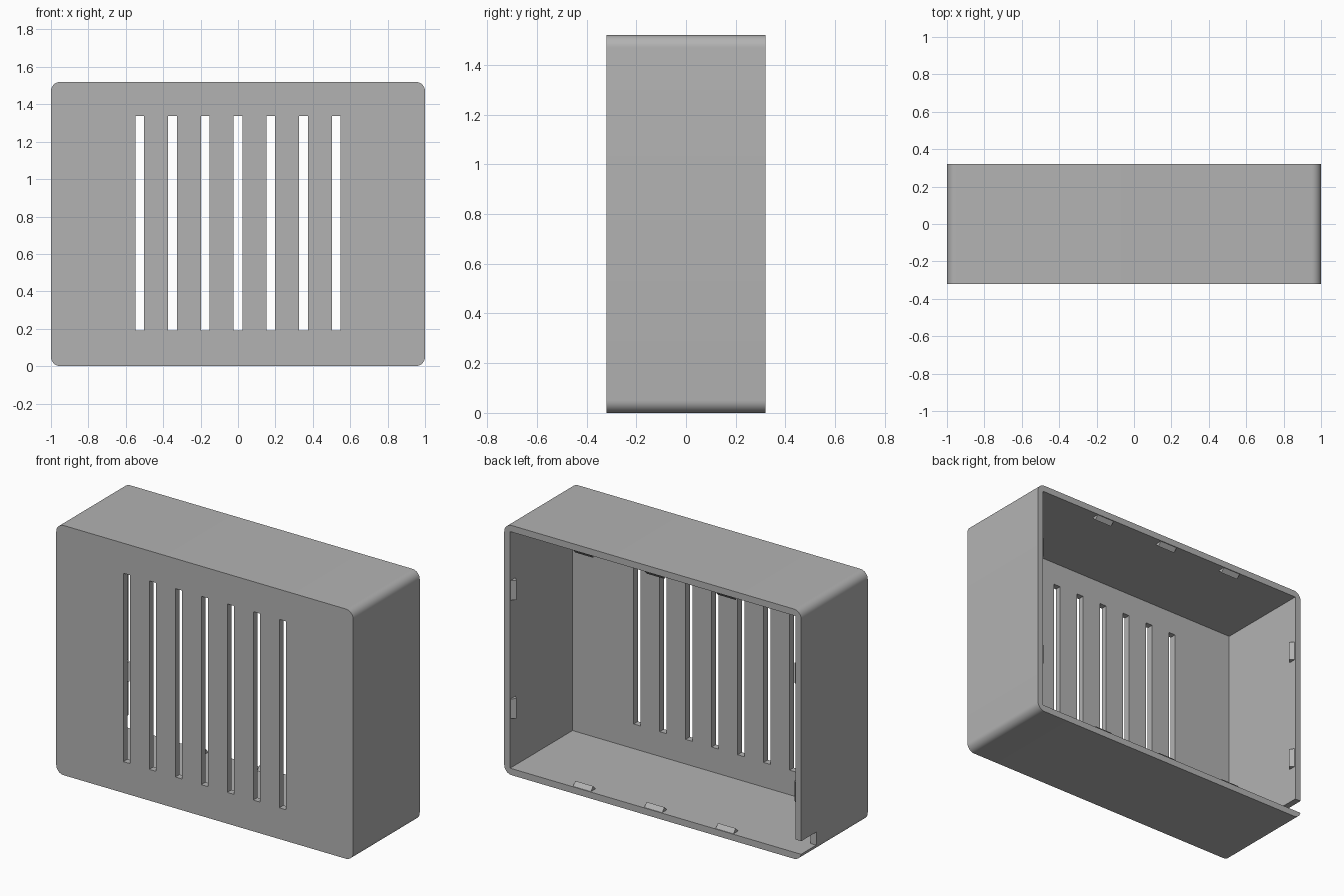
import bpy, bmesh
from math import pi
from mathutils import Matrix, Vector

default = bpy.data.objects.get("Cube")
if default:
    bpy.data.objects.remove(default, do_unlink=True)

# Overall sizes
W, D, H = 2.0, 0.64, 1.52
WALL = 0.04

grey = bpy.data.materials.new("plain_grey")
grey.use_nodes = True
grey.diffuse_color = (0.45, 0.45, 0.45, 1)
grey.node_tree.nodes["Principled BSDF"].inputs["Base Color"].default_value = (0.45, 0.45, 0.45, 1)


def link(name, bm):
    mesh = bpy.data.meshes.new(name)
    bmesh.ops.recalc_face_normals(bm, faces=bm.faces)
    bm.to_mesh(mesh)
    bm.free()
    mesh.materials.append(grey)
    obj = bpy.data.objects.new(name, mesh)
    bpy.context.collection.objects.link(obj)
    return obj


def box_mesh(low, high):
    low, high = Vector(low), Vector(high)
    bm = bmesh.new()
    bmesh.ops.create_cube(bm, size=1)
    bmesh.ops.scale(bm, vec=high - low, verts=bm.verts)
    bmesh.ops.translate(bm, vec=(low + high) / 2, verts=bm.verts)
    return bm


def activate(obj):
    bpy.ops.object.select_all(action='DESELECT')
    obj.select_set(True)
    bpy.context.view_layer.objects.active = obj


def cut(target, low, high):
    cutter = link("cutter", box_mesh(low, high))
    cutter.hide_render = True
    mod = target.modifiers.new("cut", 'BOOLEAN')
    mod.operation, mod.solver, mod.object = 'DIFFERENCE', 'EXACT', cutter
    activate(target)
    bpy.ops.object.modifier_apply(modifier=mod.name)
    bpy.data.objects.remove(cutter, do_unlink=True)


# Shell with rounded edges running front to back
bm = box_mesh((-W / 2, -D / 2, 0), (W / 2, D / 2, H))
edges = [e for e in bm.edges if abs(e.verts[0].co.y - e.verts[1].co.y) > 0.1]
bmesh.ops.bevel(bm, geom=edges, offset=0.05, segments=8, profile=0.5, affect='EDGES')
shell = link("case_shell", bm)

# Open cavity at the back
cut(shell, (-W / 2 + WALL, -D / 2 + WALL, WALL), (W / 2 - WALL, D, H - WALL))

# Seven ventilation slots through the front panel
for i in range(-3, 4):
    x = i * 0.175
    cut(shell, (x - 0.023, -D, 0.19), (x + 0.023, 0, 1.337))

# Cable notch in the lower back corner of the right wall
cut(shell, (-1.2, 0.175, WALL), (-0.9, 0.5, 0.12))

activate(shell)
bpy.ops.object.shade_smooth_by_angle()


# Snap ridges just inside the rim
def ridge(name, location, angle):
    bm = bmesh.new()
    profile = [(0.27, -0.005), (0.315, -0.005), (0.315, 0), (0.293, 0.025), (0.27, 0)]
    face = bm.faces.new([bm.verts.new((-0.06, y, z)) for y, z in profile])
    ext = bmesh.ops.extrude_face_region(bm, geom=[face])
    verts = [v for v in ext["geom"] if isinstance(v, bmesh.types.BMVert)]
    bmesh.ops.translate(bm, vec=(0.12, 0, 0), verts=verts)
    bm.transform(Matrix.Translation(location) @ Matrix.Rotation(angle, 4, 'Y'))
    link(name, bm)


for x in (-0.48, 0, 0.48):
    ridge("bottom_snap_ridge", (x, 0, WALL), 0)
    ridge("top_snap_ridge", (x, 0, H - WALL), pi)
for z in (0.4, 1.12):
    ridge("left_snap_ridge", (W / 2 - WALL, 0, z), -pi / 2)
    ridge("right_snap_ridge", (-W / 2 + WALL, 0, z), pi / 2)
